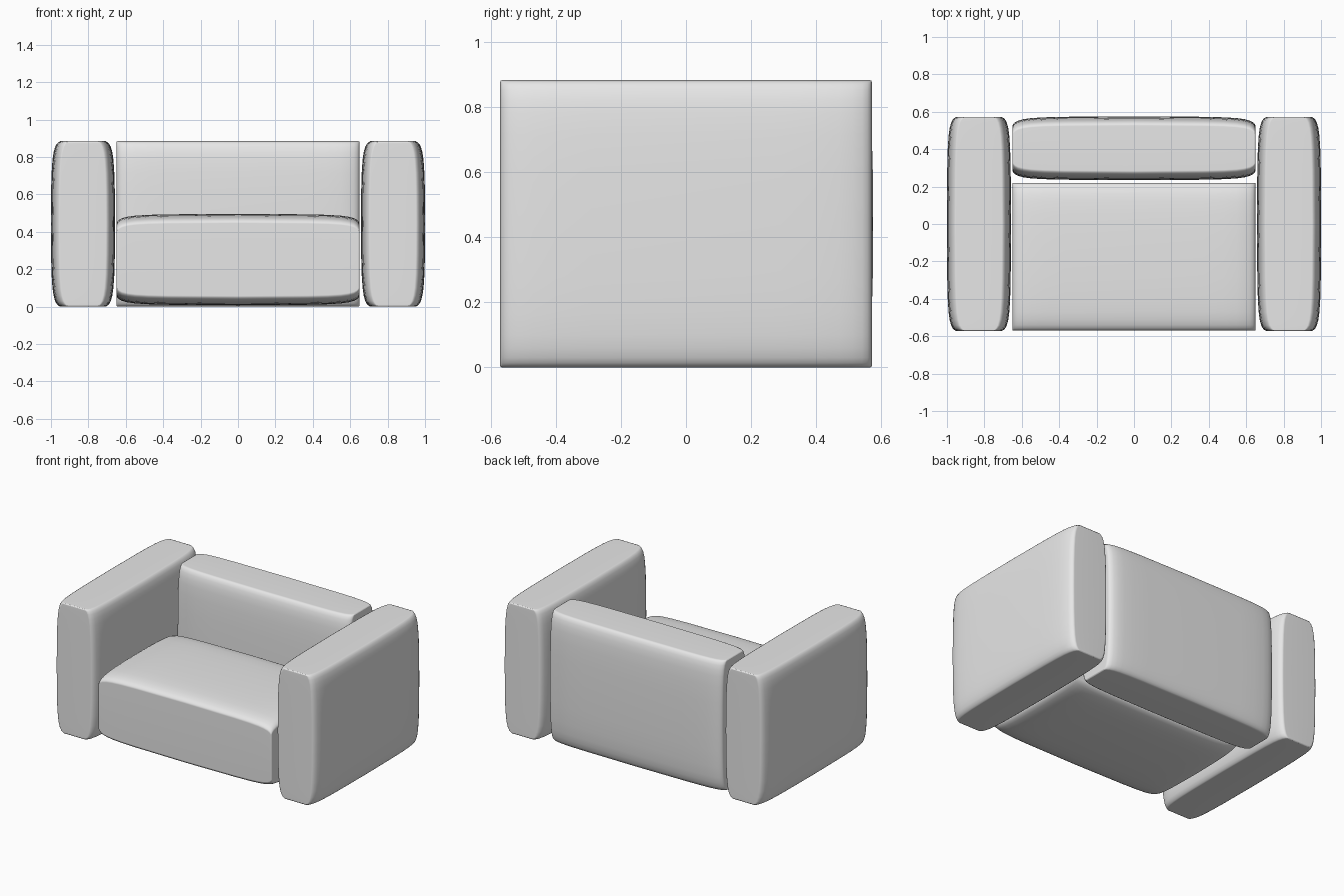
import bpy, bmesh, math
from mathutils import Vector

old = bpy.data.objects.get("Cube")
if old:
    bpy.data.objects.remove(old, do_unlink=True)

# One plain upholstery material
GREY = (0.8, 0.8, 0.8, 1)
fabric = bpy.data.materials.new("light grey fabric")
fabric.use_nodes = True
fabric.diffuse_color = GREY
fabric.node_tree.nodes["Principled BSDF"].inputs["Base Color"].default_value = GREY

STEPS = (0, .006, .014, .03, .06, .1, .17, .28)  # grid distances from the rim


def drop(d, reach):
    """How far the padding falls away at distance d from the rim."""
    return .016 * math.exp(-d / .01) + .026 * math.exp(-d / .055) \
        + .008 * max(0, 1 - d / reach) ** 2


def stations(half):
    side = [half - s for s in STEPS]
    return [-s for s in side] + [0] + side[::-1]


def cushion(name, low, high, thin):
    """Padded slab between two corners, pillowed across its thin axis."""
    low, high = Vector(low), Vector(high)
    centre, half = (low + high) / 2, (high - low) / 2
    a, b = (thin + 1) % 3, (thin + 2) % 3
    us, vs = stations(half[a]), stations(half[b])
    bm = bmesh.new()
    sheets = []
    for sign in (-1, 1):
        rows = []
        for u in us:
            row = []
            for v in vs:
                p = Vector()
                p[a], p[b] = u, v
                p[thin] = sign * (half[thin] + .001
                                  - drop(half[a] - abs(u), half[a])
                                  - drop(half[b] - abs(v), half[b]))
                row.append(bm.verts.new(p))
            rows.append(row)
        sheets.append(rows)
        for r, s in zip(rows, rows[1:]):
            for i in range(len(vs) - 1):
                bm.faces.new((r[i], s[i], s[i + 1], r[i + 1]))

    # Walls joining the two padded faces
    def rim(g):
        return (g[0][:-1] + [r[-1] for r in g[:-1]]
                + g[-1][:0:-1] + [r[0] for r in g[:0:-1]])
    bottom, top = rim(sheets[0]), rim(sheets[1])
    for i in range(len(top)):
        j = (i + 1) % len(top)
        bm.faces.new((bottom[i], bottom[j], top[j], top[i]))
    bmesh.ops.recalc_face_normals(bm, faces=bm.faces)

    mesh = bpy.data.meshes.new(name)
    bm.to_mesh(mesh)
    bm.free()
    mesh.materials.append(fabric)
    obj = bpy.data.objects.new(name, mesh)
    obj.location = centre
    bpy.context.collection.objects.link(obj)

    # Softened corners and smooth padding
    bpy.ops.object.select_all(action='DESELECT')
    obj.select_set(True)
    bpy.context.view_layer.objects.active = obj
    bpy.ops.object.shade_smooth_by_angle(angle=math.radians(60))
    bevel = obj.modifiers.new("corner rounding", 'BEVEL')
    bevel.width = .006
    bevel.segments = 2
    bevel.limit_method = 'ANGLE'
    bevel.angle_limit = math.radians(65)
    normals = obj.modifiers.new("even shading", 'WEIGHTED_NORMAL')
    normals.keep_sharp = True
    return obj


# Arms
cushion("right_arm", (-1, -.572, 0), (-.658, .572, .884), 0)
cushion("left_arm", (.658, -.572, 0), (1, .572, .884), 0)
# Backrest and seat
cushion("backrest", (-.65, .235, 0), (.65, .575, .884), 1)
cushion("seat", (-.65, -.57, .008), (.65, .22, .495), 2)
